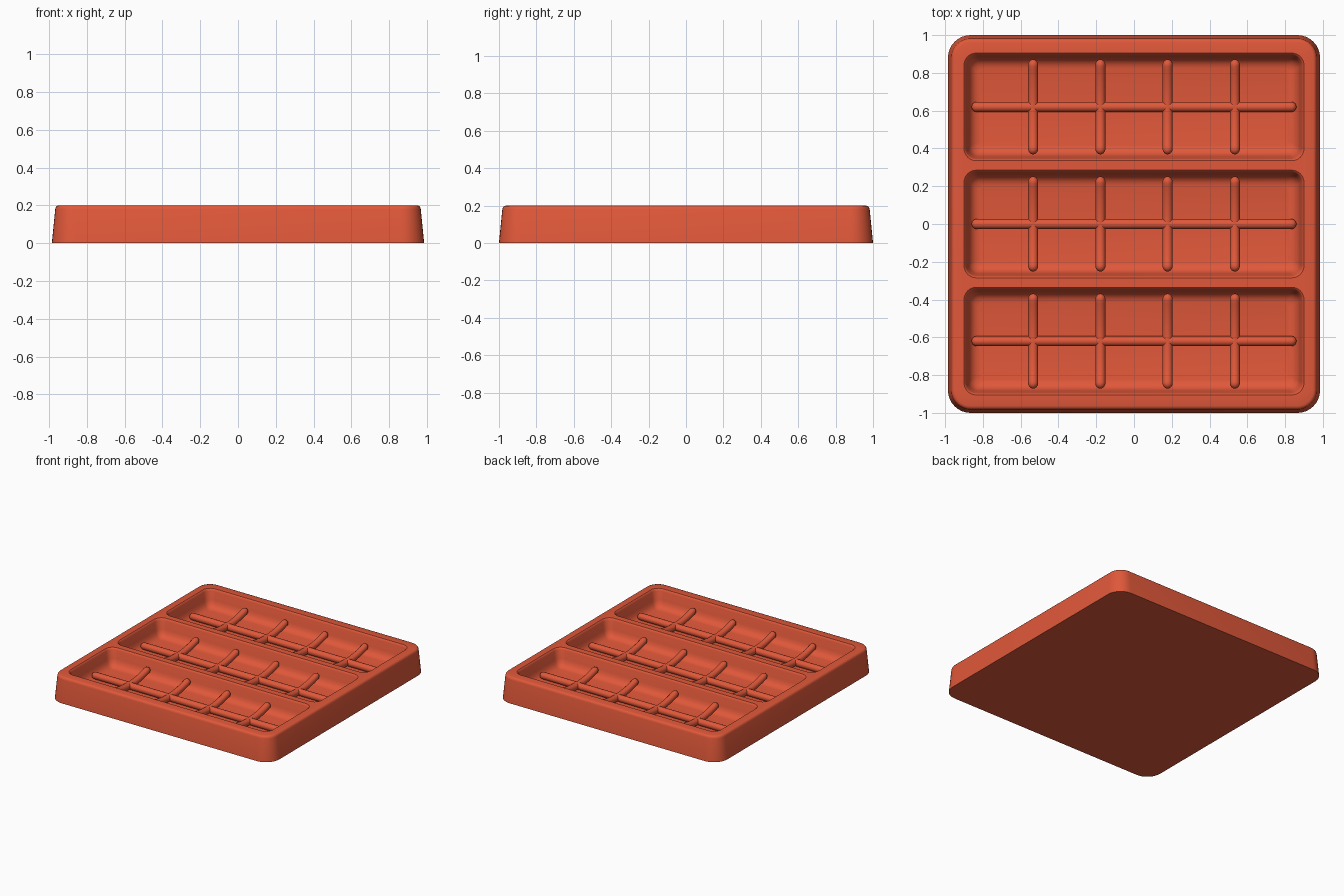
import bpy, bmesh, math
from mathutils import Vector

cube = bpy.data.objects.get("Cube")
if cube:
    bpy.data.objects.remove(cube, do_unlink=True)

red = bpy.data.materials.new("brick_red")
red.use_nodes = True
colour = (0.75, 0.098, 0.042, 1)
red.diffuse_color = colour
red.node_tree.nodes["Principled BSDF"].inputs["Base Color"].default_value = colour

HALF_X, HALF_Y, HEIGHT = 0.985, 1.0, 0.2
POCKET_X, POCKET_Y, PITCH = 0.9, 0.285, 0.62
BAR_R, BAR_Z = 0.027, 0.087


def smooth(obj):
    bpy.ops.object.select_all(action="DESELECT")
    obj.select_set(True)
    bpy.context.view_layer.objects.active = obj
    bpy.ops.object.shade_smooth_by_angle(angle=math.radians(35))


def ring(bm, hx, hy, r, z, cy=0, steps=8):
    """Rounded rectangle of vertices."""
    verts = []
    for i, (sx, sy) in enumerate([(1, 1), (-1, 1), (-1, -1), (1, -1)]):
        for k in range(steps + 1):
            a = math.pi / 2 * (i + k / steps)
            verts.append(bm.verts.new((sx * (hx - r) + r * math.cos(a),
                                       cy + sy * (hy - r) + r * math.sin(a), z)))
    return verts


def loft(bm, rings):
    for a, b in zip(rings, rings[1:]):
        n = len(a)
        for i in range(n):
            j = (i + 1) % n
            bm.faces.new((a[i], a[j], b[j], b[i]))


def loop_edges(bm, verts):
    return [bm.edges.get((v, verts[i - 1])) for i, v in enumerate(verts)]


# Tray body: drafted outer wall with a softly rounded top edge
bm = bmesh.new()
outer = [(0, 0), (0.018, 0.18), (0.021, 0.19), (0.027, 0.197), (0.037, HEIGHT)]
rings = [ring(bm, HALF_X - d, HALF_Y - d, 0.12 - d, z) for d, z in outer]
loft(bm, rings)
bm.faces.new(rings[0][::-1])
deck = loop_edges(bm, rings[-1])

# Three pockets: sloped walls that curve into a flat floor
inner = [(0, HEIGHT), (0.006, 0.195), (0.01, 0.185), (0.022, 0.12),
         (0.03, 0.095), (0.043, 0.076), (0.06, 0.065), (0.08, 0.06)]
for row in (-1, 0, 1):
    rings = [ring(bm, POCKET_X - d, POCKET_Y - d, 0.065 - d * 0.55, z, row * PITCH)
             for d, z in inner]
    loft(bm, rings)
    bm.faces.new(rings[-1])
    deck += loop_edges(bm, rings[0])

# Flat rim and dividers between the pockets
bmesh.ops.triangle_fill(bm, edges=deck, use_beauty=True, normal=(0, 0, 1))
bmesh.ops.recalc_face_normals(bm, faces=bm.faces)
mesh = bpy.data.meshes.new("tray_body")
bm.to_mesh(mesh)
bm.free()
mesh.materials.append(red)
tray = bpy.data.objects.new("tray_body", mesh)
bpy.context.collection.objects.link(tray)
smooth(tray)


def bar(name, centre, axis, half, rise):
    """Round bar with domed ends that sweeps upward toward both ends."""
    body = half - BAR_R
    stations = [(body * k / 12, 1) for k in range(-12, 13)]
    dome = [(body + BAR_R * math.sin(a), max(math.cos(a), 0.02))
            for a in (math.pi / 8 * k for k in range(1, 5))]
    stations = [(-t, r) for t, r in reversed(dome)] + stations + dome
    curve = bpy.data.curves.new(name, "CURVE")
    curve.dimensions = "3D"
    curve.bevel_depth = BAR_R
    curve.bevel_resolution = 4
    curve.use_fill_caps = True
    spline = curve.splines.new("POLY")
    spline.points.add(len(stations) - 1)
    for point, (t, r) in zip(spline.points, stations):
        lift = Vector((0, 0, rise * (t / half) ** 2))
        point.co = (*(Vector(centre) + Vector(axis) * t + lift), 1)
        point.radius = r
    curve.materials.append(red)
    obj = bpy.data.objects.new(name, curve)
    bpy.context.collection.objects.link(obj)
    bpy.ops.object.select_all(action="DESELECT")
    obj.select_set(True)
    bpy.context.view_layer.objects.active = obj
    bpy.ops.object.convert(target="MESH")
    smooth(bpy.context.view_layer.objects.active)


# Support ridges: one long bar and four cross bars in every pocket
for row, label in zip((-1, 0, 1), ("front", "middle", "back")):
    y = row * PITCH
    bar(label + "_long_bar", (0, y, BAR_Z), (1, 0, 0), 0.86, 0)
    for i in range(4):
        x = (i - 1.5) * 0.356
        bar(f"{label}_cross_bar_{i + 1}", (x, y, BAR_Z), (0, 1, 0), 0.25, 0.045)
